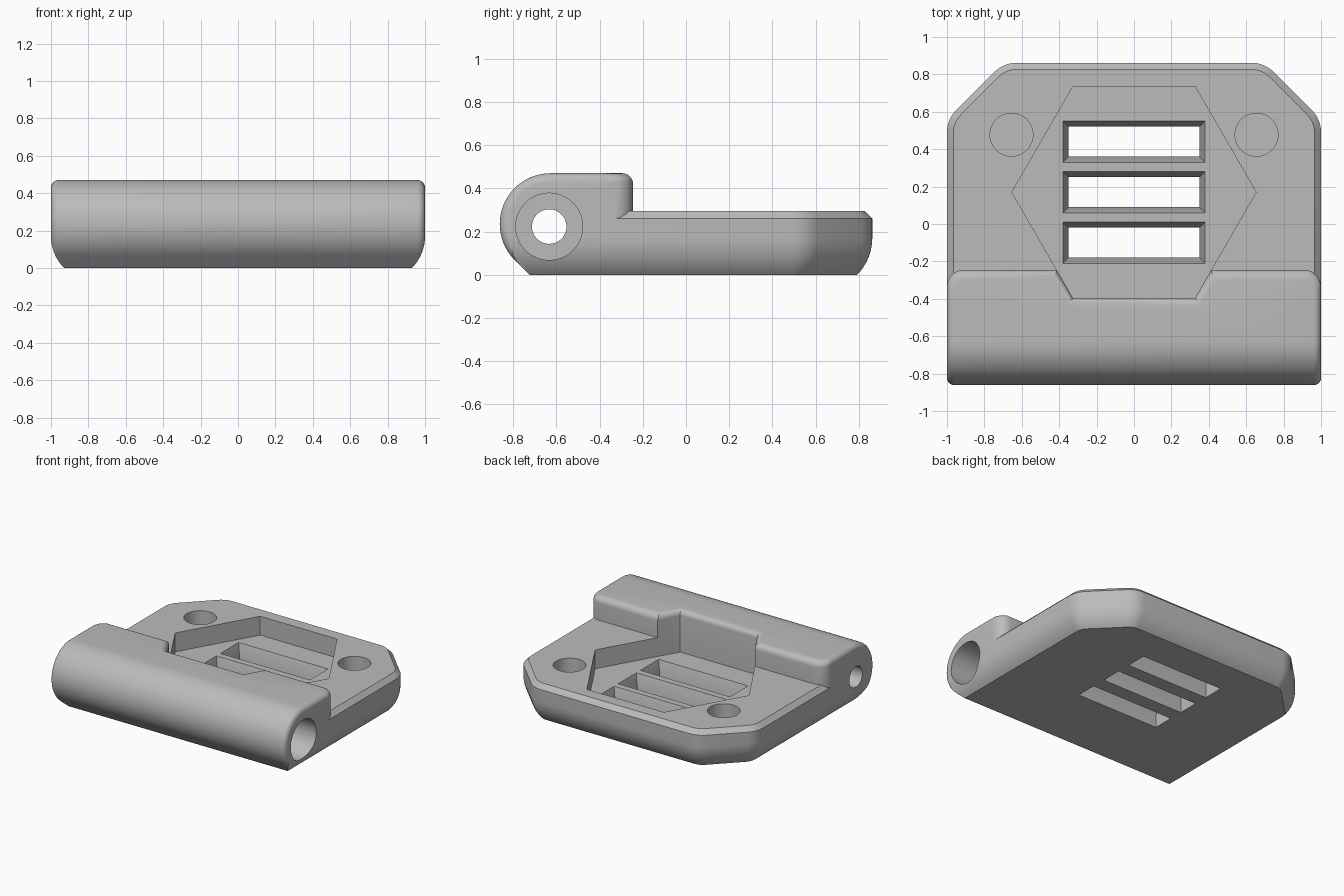
import bpy, bmesh
from math import sin, cos, tan, pi, radians, sqrt

cube = bpy.data.objects.get("Cube")
if cube:
    bpy.data.objects.remove(cube)

# Single plain plastic colour
grey = bpy.data.materials.new("plain_grey")
grey.use_nodes = True
colour = (0.5, 0.5, 0.5, 1)
grey.diffuse_color = colour
grey.node_tree.nodes["Principled BSDF"].inputs["Base Color"].default_value = colour


def loft(name, rings, helper=True):
    """Closed solid through equal-length rings of points."""
    bm = bmesh.new()
    rows = [[bm.verts.new(p) for p in ring] for ring in rings]
    n = len(rows[0])
    for a, b in zip(rows, rows[1:]):
        for i in range(n):
            j = (i + 1) % n
            bm.faces.new((a[i], a[j], b[j], b[i]))
    bm.faces.new(rows[0][::-1])
    bm.faces.new(rows[-1])
    bmesh.ops.recalc_face_normals(bm, faces=bm.faces)
    mesh = bpy.data.meshes.new(name)
    bm.to_mesh(mesh)
    bm.free()
    mesh.materials.append(grey)
    obj = bpy.data.objects.new(name, mesh)
    bpy.context.collection.objects.link(obj)
    obj.hide_render = helper
    return obj


def boolean(target, tool, operation):
    """Apply a boolean and discard the tool."""
    mod = target.modifiers.new("cut", 'BOOLEAN')
    mod.operation, mod.object, mod.solver = operation, tool, 'EXACT'
    bpy.context.view_layer.objects.active = target
    bpy.ops.object.modifier_apply(modifier=mod.name)
    bpy.data.objects.remove(tool)


def arc(cx, cy, r, start, end, steps=8):
    angles = [radians(start + (end - start) * i / steps) for i in range(steps + 1)]
    return [(cx + r * cos(a), cy + r * sin(a)) for a in angles]


def mirrored(half):
    """Right half of a plan outline, front to back, closed across x."""
    return half + [(-x, y) for x, y in reversed(half)]


def at_z(points, z):
    return [(x, y, z) for x, y in points]


# Underside curve: vertical wall turning to 45 degrees at the floor
R = 0.24
under = [(R * (1 - cos(radians(a))), R * sin(radians(45)) - R * sin(radians(a)))
         for a in range(45, -1, -5)]


# Plate with clipped rear corners and a chamfered rim
def plate_outline(d):
    r, side, back = 0.17 - d, 1 - d, 0.862 - d
    t = (0.17 - d) * tan(pi / 8)
    total = 1.56 - d * sqrt(2)
    lower = arc(side - r, total - side - t, r, 0, 45, 6)
    upper = arc(total - back - t, back - r, r, 45, 90, 6)
    return mirrored([(side, -0.5)] + lower + upper)


plate_rings = under + [(0, 0.26), (0.035, 0.295)]
body = loft("hinge_plate", [at_z(plate_outline(d), z) for d, z in plate_rings], False)


# Hinge barrel, swept across x with softened ends
def barrel_profile(d):
    r, cy, cz, f = 0.235 - d, -0.627, 0.235, 0.05
    back, top = -0.245 - d, 0.47 - d
    nose = arc(cy, cz, r, 90, 225, 24)
    foot = nose[-1][0] + nose[-1][1] - d
    return nose + [(foot, d), (back, d)] + arc(back - f, top - f, f, 0, 90, 6)


soft = [(0.04 * (1 - sin(radians(a))), 0.96 + 0.04 * cos(radians(a)))
        for a in range(0, 91, 15)]
ends = [(d, -x) for d, x in soft] + [(d, x) for d, x in reversed(soft)]
barrel = loft("hinge_barrel", [[(x, y, z) for y, z in barrel_profile(d)] for d, x in ends])


# Envelope rounds the barrel block's rear corners and its lower ends
def envelope_outline(d):
    r, side, back = 0.09, 1 - d, -0.245 - d
    return mirrored([(side, -1)] + arc(side - r, back - r, r, 0, 90, 8))


top_round = [(0.04 * (1 - cos(radians(a))), 0.43 + 0.04 * sin(radians(a)))
             for a in range(0, 91, 15)]
envelope = loft("barrel_envelope",
                [at_z(envelope_outline(d), z) for d, z in under + top_round])
boolean(barrel, envelope, 'INTERSECT')
boolean(body, barrel, 'UNION')


# Hexagonal pocket, flaring to round over the edge of the barrel block
def hexagon(grow):
    r = 0.653 + grow / cos(pi / 6)
    return [(r * cos(i * pi / 3), 0.17 + r * sin(i * pi / 3)) for i in range(6)]


pocket = [(0, 0.15)] + top_round + [(0.04, 0.6)]
boolean(body, loft("pocket_cutter", [at_z(hexagon(d), z) for d, z in pocket]), 'DIFFERENCE')


# Plain parallel vent slots with tapered walls
def slot(y, grow):
    w, h = 0.35 + grow, 0.08 + grow
    return [(-w, y - h), (w, y - h), (w, y + h), (-w, y + h)]


for y in (-0.1, 0.17, 0.44):
    rings = [at_z(slot(y, g), z) for g, z in ((0, -0.1), (0, 0.05), (0.03, 0.15), (0.03, 0.2))]
    boolean(body, loft("vent_cutter", rings), 'DIFFERENCE')

# Round blind sockets in the plate
for side in (-1, 1):
    circle = arc(side * 0.655, 0.477, 0.115, 0, 350, 35)
    boolean(body, loft("socket_cutter", [at_z(circle, z) for z in (0.13, 0.4)]), 'DIFFERENCE')

# Pin bore through the barrel, with a wide counterbore from the left end
for r, start, stop in ((0.08, -1.2, 1.2), (0.155, 0, 1.2)):
    circle = arc(-0.633, 0.223, r, 0, 350, 35)
    tool = loft("bore_cutter", [[(x, y, z) for y, z in circle] for x in (start, stop)])
    boolean(body, tool, 'DIFFERENCE')

bpy.ops.object.select_all(action='DESELECT')
body.select_set(True)
bpy.context.view_layer.objects.active = body
bpy.ops.object.shade_smooth_by_angle(angle=radians(30))
